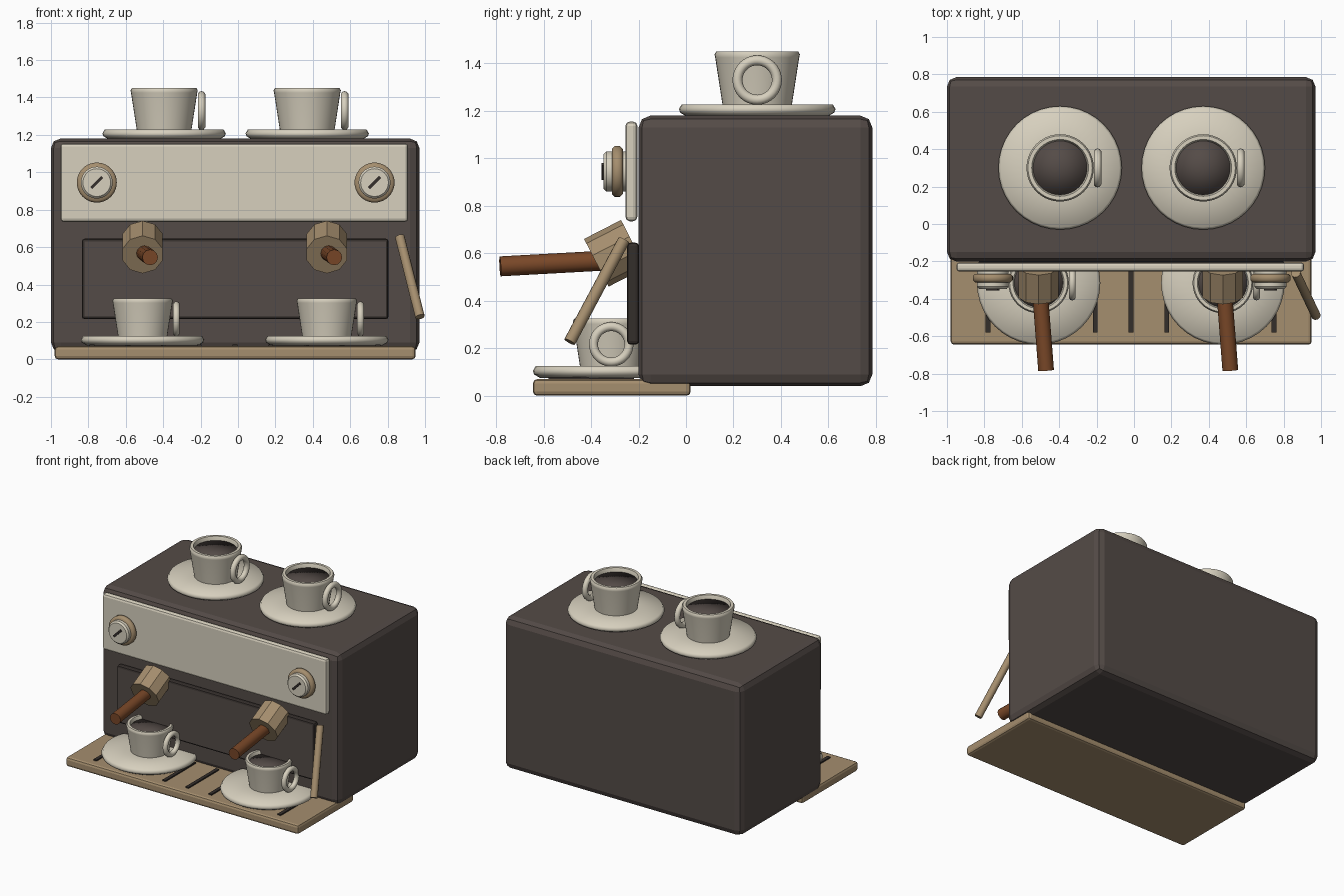
import bpy, bmesh, math
from mathutils import Vector

if "Cube" in bpy.data.objects:
    bpy.data.objects.remove(bpy.data.objects["Cube"])


def material(name, rgb):
    """Flat material from an 0-255 sRGB colour."""
    col = [((c / 255 + 0.055) / 1.055) ** 2.4 for c in rgb] + [1]
    m = bpy.data.materials.new(name)
    m.use_nodes = True
    m.diffuse_color = col
    m.node_tree.nodes["Principled BSDF"].inputs["Base Color"].default_value = col
    return m


BODY = material("dark brown enamel", (84, 75, 71))
CREAM = material("cream", (215, 208, 190))
BRASS = material("brass", (165, 142, 110))
WOOD = material("brown wood", (122, 72, 40))
DARK = material("near black", (52, 46, 43))


def finish(name, bm, mats, smooth=None):
    bmesh.ops.recalc_face_normals(bm, faces=bm.faces)
    me = bpy.data.meshes.new(name)
    bm.to_mesh(me)
    bm.free()
    ob = bpy.data.objects.new(name, me)
    bpy.context.collection.objects.link(ob)
    for m in mats:
        me.materials.append(m)
    if smooth:
        bpy.ops.object.select_all(action='DESELECT')
        ob.select_set(True)
        bpy.context.view_layer.objects.active = ob
        bpy.ops.object.shade_smooth_by_angle(angle=math.radians(smooth))
    return ob


def box(name, lo, hi, mats, bevel=0, segments=2):
    """Bevelled box between two corners."""
    lo, hi = Vector(lo), Vector(hi)
    bm = bmesh.new()
    bmesh.ops.create_cube(bm, size=1)
    for v in bm.verts:
        v.co = (lo + hi) / 2 + v.co * (hi - lo)
    if bevel:
        bmesh.ops.bevel(bm, geom=bm.edges[:], offset=bevel, segments=segments,
                        profile=0.5, affect='EDGES')
    return finish(name, bm, mats)


def rod(name, a, b, radius, mat, sides=12, smooth=None):
    """Cylinder between two points."""
    a, b = Vector(a), Vector(b)
    bm = bmesh.new()
    bmesh.ops.create_cone(bm, cap_ends=True, segments=sides, radius1=radius,
                          radius2=radius, depth=(b - a).length)
    ob = finish(name, bm, [mat], smooth)
    ob.location = (a + b) / 2
    ob.rotation_euler = (b - a).to_track_quat('Z', 'Y').to_euler()
    return ob


def lathe(name, profile, loc, mat, scale=1, smooth=180, tilt=0, closed=False):
    """Turn an (r, z) profile around z."""
    bm = bmesh.new()
    vs = [bm.verts.new((r, 0, z)) for r, z in profile]
    edges = [bm.edges.new(p) for p in zip(vs, vs[1:])]
    if closed:
        edges.append(bm.edges.new((vs[-1], vs[0])))
    bmesh.ops.spin(bm, geom=vs + edges, cent=(0, 0, 0), axis=(0, 0, 1),
                   angle=math.tau, steps=40)
    bmesh.ops.remove_doubles(bm, verts=bm.verts, dist=0.0001)
    ob = finish(name, bm, [mat], smooth)
    ob.location = loc
    ob.scale = (scale,) * 3
    ob.rotation_euler.x = tilt
    return ob


def ring(name, loc, major, minor, mat, scale=1):
    """Torus with its axis along x."""
    circle = [(major + minor * math.cos(math.tau * i / 10),
               minor * math.sin(math.tau * i / 10)) for i in range(10)]
    ob = lathe(name, circle, loc, mat, scale, closed=True)
    ob.rotation_euler.y = math.pi / 2
    return ob


def cup_set(label, x, y, z, scale):
    """Saucer, cup, coffee and handle."""
    lathe(label + "_saucer", [(0, 0), (.3, 0), (.325, .015), (.33, .03),
                              (.318, .05), (.13, .05), (0, .05)], (x, y, z), CREAM)
    top = z + .047
    lathe(label + "_cup", [(0, 0), (.146, 0), (.177, .2), (.18, .213), (.172, .226),
                           (.152, .226), (.146, .21), (.13, .1), (0, .1)],
          (x, y, top), CREAM, scale, 45)
    lathe(label + "_coffee", [(0, .198), (.146, .198), (.135, .15), (0, .15)],
          (x, y, top), BODY, scale)
    ring(label + "_cup_handle", (x + .2 * scale, y, top + .105 * scale),
         .083, .021, CREAM, scale)


# Housing and front panels
box("housing", (-1, -.2, .04), (.97, .785, 1.18), [BODY], .05)
box("control_panel", (-.95, -.255, .735), (.91, -.205, 1.155), [CREAM], .018)
plate = box("splash_plate", (-.835, -.248, .215), (.805, -.198, .645), [BODY, DARK], .015)
for p in plate.data.polygons:
    p.material_index = 0 if p.normal.y < -0.95 else 1

# Drip tray with slots
box("drip_tray", (-.98, -.645, 0), (.95, .02, .07), [BRASS], .018)
for i in range(9):
    sx = -.78 + i * .191
    box(f"tray_slot_{i + 1}", (sx - .013, -.58, .06), (sx + .013, -.22, .079), [DARK])

# Control knobs
for side, x in (("right", -.755), ("left", .73)):
    lathe(side + "_knob_ring", [(0, 0), (.095, 0), (.107, .012), (.107, .034),
                                (.095, .046), (0, .046)],
          (x, -.266, .945), BRASS, 1, 50, math.pi / 2)
    lathe(side + "_knob_cap", [(0, 0), (.085, 0), (.085, .085), (.074, .097), (0, .097)],
          (x, -.25, .945), CREAM, 1, 35, math.pi / 2)
    mark = box(side + "_knob_mark", (-.042, -.008, -.008), (.042, .008, .008), [DARK])
    mark.location = (x, -.347, .945)
    mark.rotation_euler.y = -math.pi / 4

# Brewing heads with wooden handles
for side, x in (("right", -.51), ("left", .475)):
    rod(side + "_brew_head", (x, -.378, .56), (x, -.222, .64), .113, BRASS, 10)
    rod(side + "_brew_handle", (x + .04, -.783, .545), (x + .005, -.33, .57),
        .042, WOOD, 12, 40)

# Steam wand
rod("steam_wand", (.865, -.262, .655), (.973, -.49, .227), .026, BRASS, 10, 40)

# Cups on the housing and on the tray
cup_set("upper_right", -.395, .3, 1.178, 1)
cup_set("upper_left", .37, .3, 1.178, 1)
cup_set("lower_right", -.51, -.315, .075, .9)
cup_set("lower_left", .475, -.315, .075, .9)
